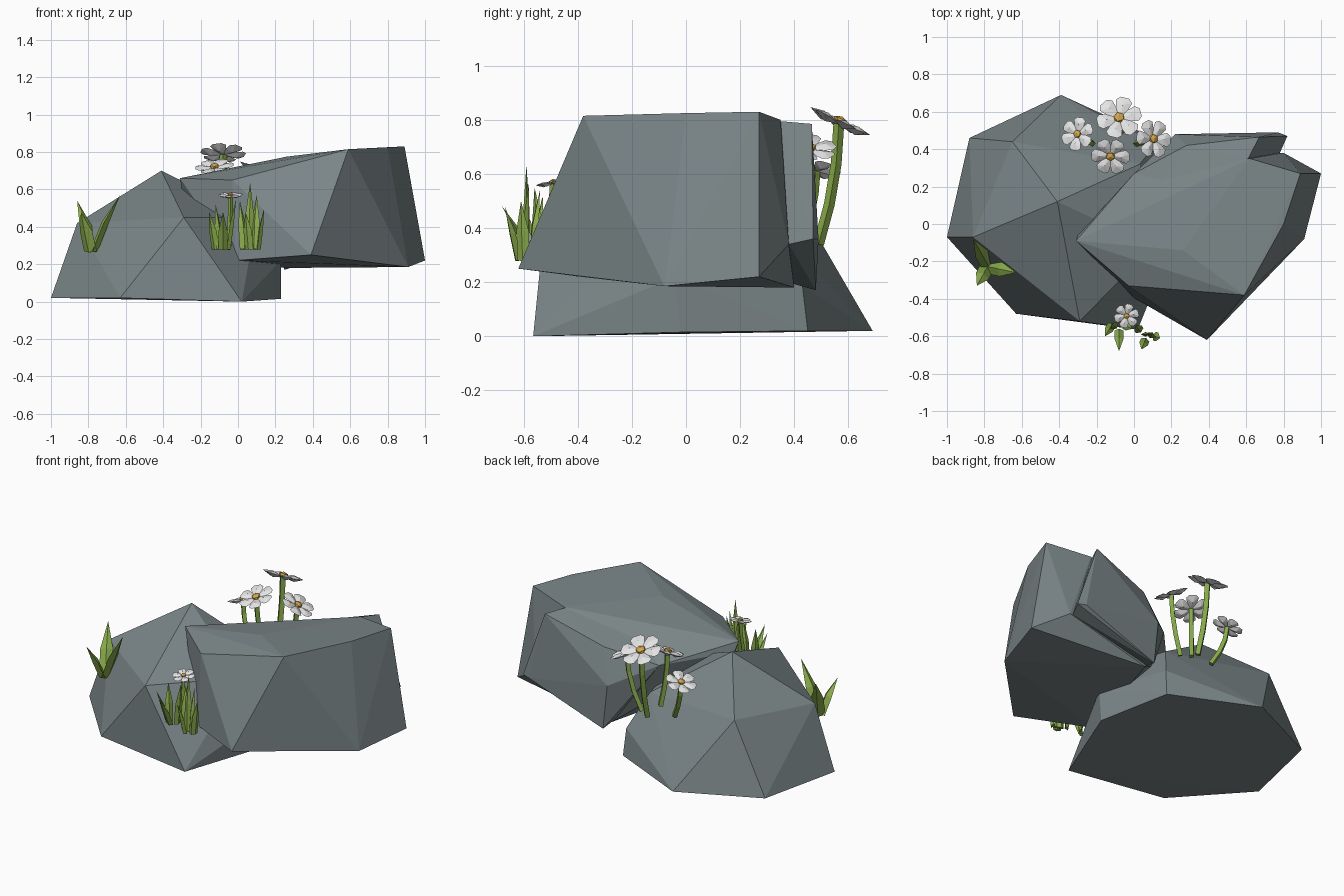
import bpy, bmesh, math
from mathutils import Vector, Matrix

if "Cube" in bpy.data.objects:
    bpy.data.objects.remove(bpy.data.objects["Cube"])


def material(name, rgb):
    m = bpy.data.materials.new(name)
    m.diffuse_color = (*rgb, 1)
    m.use_nodes = True
    m.node_tree.nodes["Principled BSDF"].inputs["Base Color"].default_value = m.diffuse_color
    return m


STONE = material("grey stone", (0.195, 0.235, 0.242))
GRASS = material("grass green", (0.265, 0.43, 0.075))
STEM = material("stem green", (0.235, 0.39, 0.065))
WHITE = material("petal white", (0.78, 0.78, 0.78))
YELLOW = material("flower centre yellow", (0.66, 0.39, 0.07))


def finish(bm, name, mats):
    bmesh.ops.recalc_face_normals(bm, faces=bm.faces)
    me = bpy.data.meshes.new(name)
    bm.to_mesh(me)
    bm.free()
    for m in mats:
        me.materials.append(m)
    ob = bpy.data.objects.new(name, me)
    bpy.context.collection.objects.link(ob)
    return ob


def rock(name, points):
    """Faceted boulder: the hull of a few corner points."""
    bm = bmesh.new()
    vs = [bm.verts.new(p) for p in points]
    bmesh.ops.convex_hull(bm, input=vs)
    bmesh.ops.delete(bm, geom=[v for v in bm.verts if not v.link_faces], context='VERTS')
    return finish(bm, name, [STONE])


def sweep(bm, path, radii, sides, flat=1.0, face_dir=(0, 1, 0)):
    """Tapered low-poly tube along a path; a zero radius closes to a point."""
    prev = None
    face_dir = Vector(face_dir)
    for i, (p, r) in enumerate(zip(path, radii)):
        t = (path[min(i + 1, len(path) - 1)] - path[max(i - 1, 0)]).normalized()
        a = t.cross(face_dir).normalized()
        b = t.cross(a)
        if r == 0:
            tip = bm.verts.new(p)
            for k in range(sides):
                bm.faces.new((prev[k], prev[(k + 1) % sides], tip))
            return
        ring = []
        for k in range(sides):
            w = 2 * math.pi * k / sides
            ring.append(bm.verts.new(p + a * r * math.cos(w) + b * r * flat * math.sin(w)))
        if prev:
            for k in range(sides):
                j = (k + 1) % sides
                bm.faces.new((prev[k], prev[j], ring[j], ring[k]))
        else:
            bm.faces.new(ring)
        prev = ring
    bm.faces.new(prev)


def bend(a, c, n, lift):
    """Curve from a to c; lift sets how early it leans outward."""
    a, c = Vector(a), Vector(c)
    mid = Vector((a.x + (c.x - a.x) * lift, a.y + (c.y - a.y) * lift, (a.z + c.z) / 2))
    return [a * (1 - t) ** 2 + mid * 2 * t * (1 - t) + c * t * t
            for t in (i / n for i in range(n + 1))]


def tuft(name, blades, width):
    bm = bmesh.new()
    for base, tip in blades:
        out = Vector((tip[0] - base[0], tip[1] - base[1], 0))
        out = out.normalized() if out.length > 0.02 else Vector((0, 1, 0))
        sweep(bm, bend(base, tip, 2, 0.35), [width, width, 0], 4, 0.5, out)
    finish(bm, name, [GRASS])


def flower(name, base, head, normal, r, stem_r):
    # stem
    head, n = Vector(head), Vector(normal).normalized()
    bm = bmesh.new()
    sweep(bm, bend(base, head, 3, 0.95), [stem_r] * 4, 4)
    finish(bm, name + "_stem", [STEM])
    # six broad, thick petals
    bm = bmesh.new()
    frame = Matrix.Translation(head) @ n.to_track_quat('Z', 'Y').to_matrix().to_4x4()
    outline = [(0.05, 0.08), (0.5, 0.29), (0.82, 0.37), (1.0, 0.2),
               (1.0, -0.2), (0.82, -0.37), (0.5, -0.29), (0.05, -0.08)]
    for k in range(6):
        m = frame @ Matrix.Rotation(k * math.pi / 3 + 0.25, 4, 'Z')
        rim = [bm.verts.new(m @ Vector((x * r, y * r, 0.10 * r * x))) for x, y in outline]
        top = bm.verts.new(m @ Vector((0.6 * r, 0, 0.18 * r)))
        low = bm.verts.new(m @ Vector((0.6 * r, 0, -0.1 * r)))
        for i in range(8):
            bm.faces.new((rim[i], rim[(i + 1) % 8], top))
            bm.faces.new((rim[(i + 1) % 8], rim[i], low))
    finish(bm, name + "_petals", [WHITE])
    # centre
    bm = bmesh.new()
    bmesh.ops.create_icosphere(bm, subdivisions=1, radius=0.26 * r,
                               matrix=frame @ Matrix.Translation((0, 0, 0.1 * r))
                               @ Matrix.Diagonal((1, 1, 0.6, 1)))
    finish(bm, name + "_centre", [YELLOW])


# left boulder
rock("left_rock", [
    (-1, -.07, .02), (-.63, -.48, .02), (.02, -.565, 0), (.23, -.02, .015),
    (.13, .45, .02), (-.39, .69, .02), (-.88, .46, .02),
    (-.86, -.07, .42), (-.29, -.52, .45), (-.65, .44, .45), (-.41, .12, .70),
    (.23, -.04, .22), (.12, .43, .19), (.1, -.12, .45), (.03, .32, .40)])

# right leaning boulder, its top creased from the notch to the front
rock("right_rock", [
    (-.31, -.09, .66), (-.03, -.33, .65), (.27, -.35, .725), (.59, -.38, .815),
    (.26, -.14, .775), (.80, 0, .825), (.89, .27, .83), (.62, .35, .80), (0, .27, .56),
    (-.30, -.06, .60), (-.01, -.39, .22), (.39, -.62, .25), (.91, -.08, .185),
    (1, .27, .22), (.80, .38, .34), (.25, .40, .18)])
# sloping ridge behind the notch
rock("right_rock_back_ridge", [
    (0, .27, .56), (.22, .48, .45), (.28, .42, .66), (.67, .465, .785), (.61, .35, .795),
    (.10, .15, .66), (.82, .47, .36), (.77, .49, .36), (.78, .38, .34), (.25, .48, .17),
    (.2, .2, .25)])

# flowers behind the rocks and the small one in front
flower("tall_flower", (-.07, .49, .34), (-.08, .565, .785), (0, .42, .9), .12, .02)
flower("left_flower", (-.22, .43, .36), (-.30, .48, .61), (-.35, .15, .9), .09, .017)
flower("front_flower", (-.10, .40, .38), (-.125, .365, .715), (-.1, -.35, .9), .102, .018)
flower("right_flower", (.01, .43, .33), (.10, .455, .69), (.45, .1, .85), .102, .018)
flower("small_flower", (-.05, -.54, .28), (-.04, -.49, .565), (0, -.2, .95), .066, .013)

# grass tufts
tuft("left_grass", [
    ((-.78, -.22, .27), (-.86, -.08, .54)), ((-.77, -.23, .27), (-.63, -.26, .57)),
    ((-.79, -.24, .27), (-.84, -.33, .48))], .038)
tuft("front_grass_left", [
    ((-.12, -.54, .28), (-.155, -.60, .48)), ((-.10, -.55, .28), (-.12, -.53, .52)),
    ((-.08, -.57, .28), (-.08, -.68, .48)), ((-.05, -.54, .28), (-.01, -.56, .55))], .023)
tuft("front_grass_right", [
    ((.03, -.57, .28), (.01, -.54, .54)), ((.06, -.59, .28), (.065, -.59, .635)),
    ((.06, -.62, .28), (.04, -.67, .48)), ((.09, -.60, .28), (.10, -.58, .57)),
    ((.11, -.60, .28), (.14, -.61, .50))], .024)
